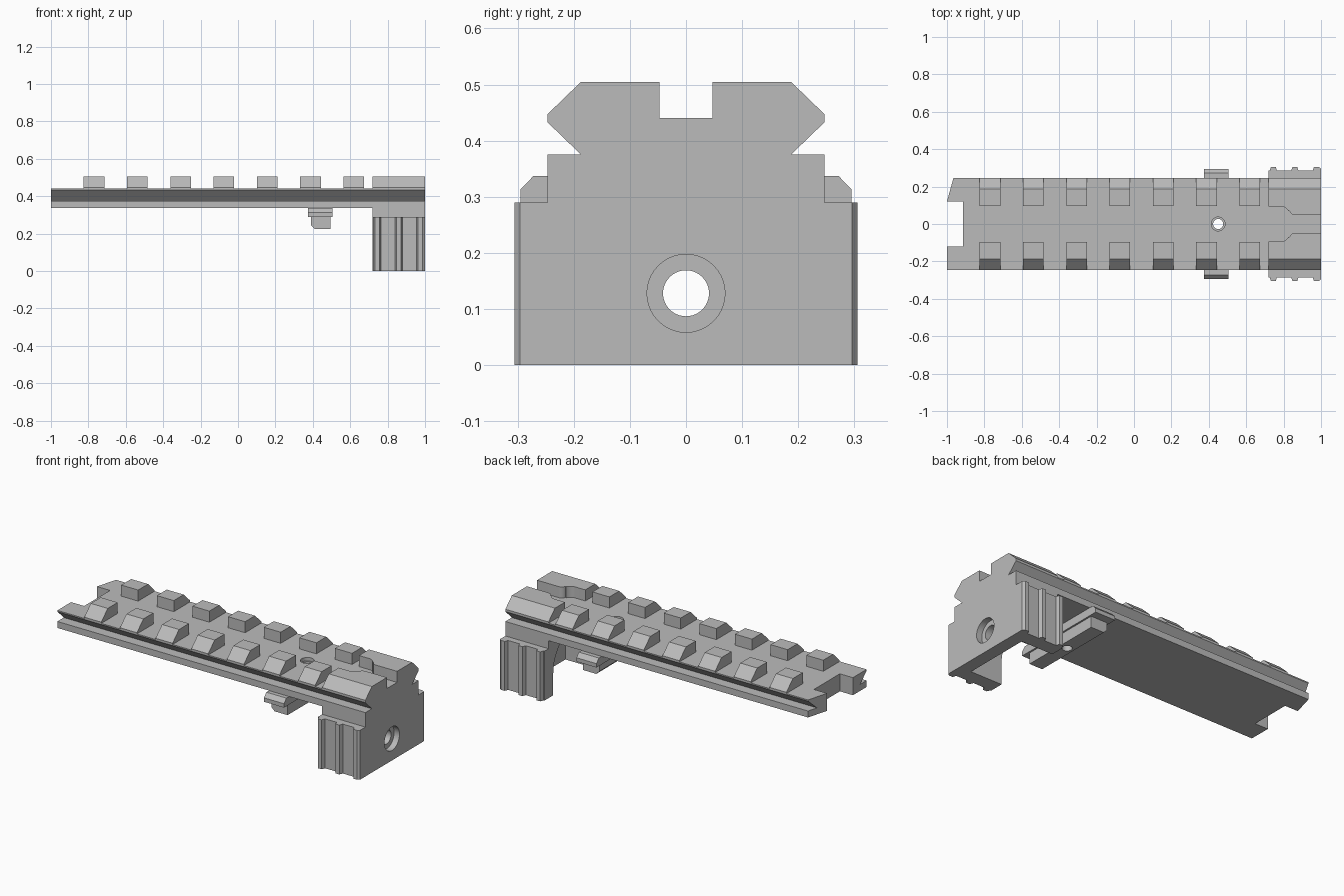
import bpy, bmesh, math
from mathutils import Vector

cube = bpy.data.objects.get("Cube")
if cube:
    bpy.data.objects.remove(cube, do_unlink=True)

grey = bpy.data.materials.new("matte_grey")
grey.use_nodes = True
COLOUR = (0.5, 0.5, 0.5, 1)
grey.diffuse_color = COLOUR
grey.node_tree.nodes["Principled BSDF"].inputs["Base Color"].default_value = COLOUR


def prism(name, points, axis, low, high):
    """Extrude a closed 2D outline along an axis; outline uses the other two axes in order."""
    def place(p, d):
        c = list(p)
        c.insert("xyz".index(axis), d)
        return Vector(c)
    bm = bmesh.new()
    a = [bm.verts.new(place(p, low)) for p in points]
    b = [bm.verts.new(place(p, high)) for p in points]
    bm.faces.new(a)
    bm.faces.new(b)
    n = len(points)
    for i in range(n):
        j = (i + 1) % n
        bm.faces.new((a[i], a[j], b[j], b[i]))
    bmesh.ops.recalc_face_normals(bm, faces=bm.faces)
    mesh = bpy.data.meshes.new(name)
    bm.to_mesh(mesh)
    bm.free()
    mesh.materials.append(grey)
    obj = bpy.data.objects.new(name, mesh)
    bpy.context.collection.objects.link(obj)
    return obj


def rect(u0, u1, v0, v1):
    return [(u0, v0), (u1, v0), (u1, v1), (u0, v1)]


def arc(cu, cv, r, start, end, n):
    angles = [math.radians(start + (end - start) * i / n) for i in range(n + 1)]
    return [(cu + r * math.cos(t), cv + r * math.sin(t)) for t in angles]


def circle(cu, cv, r):
    return arc(cu, cv, r, 0, 360, 40)[:-1]


def mirrored(half):
    """Complete an outline that is symmetric in its first coordinate."""
    return half + [(-u, v) for u, v in reversed(half)]


def cut(obj, *cutter):
    """Subtract a prism, then remove it."""
    tool = prism("cutter", *cutter)
    tool.hide_render = True
    mod = obj.modifiers.new("cut", 'BOOLEAN')
    mod.operation, mod.solver, mod.object = 'DIFFERENCE', 'EXACT', tool
    bpy.ops.object.select_all(action='DESELECT')
    bpy.context.view_layer.objects.active = obj
    obj.select_set(True)
    bpy.ops.object.modifier_apply(modifier=mod.name)
    bpy.data.objects.remove(tool, do_unlink=True)


def smooth(obj):
    bpy.ops.object.select_all(action='DESELECT')
    bpy.context.view_layer.objects.active = obj
    obj.select_set(True)
    bpy.ops.object.shade_smooth_by_angle(angle=math.radians(25))


# Rail with undercut sides
W = 0.247
TOP = 0.44
rail = prism("rail", mirrored([(W, 0.337), (W, 0.375), (0.187, 0.375),
                               (W, 0.433), (W, TOP)]), "x", -1, 1)
cut(rail, rect(-1.1, -0.915, -0.12, 0.12), "z", 0.2, 0.6)
cut(rail, [(-1.1, 0.12), (-1, 0.12), (-0.957, 0.277), (-1.1, 0.277)], "z", 0.2, 0.6)
cut(rail, circle(0.45, 0, 0.027), "z", 0.2, 0.6)
cut(rail, circle(0.45, 0, 0.037), "z", 0.42, 0.6)
smooth(rail)


# Teeth along both edges of the rail
def tooth_outline(side, inner):
    return [(side * u, v) for u, v in
            [(inner, TOP), (W, TOP), (W, 0.447), (0.187, 0.505), (inner, 0.505)]]


for side, label in ((-1, "front"), (1, "back")):
    for i in range(7):
        x = -0.77 + i * 0.2315
        prism(f"{label}_tooth_{i + 1}", tooth_outline(side, 0.095), "x", x - 0.055, x + 0.055)
    # Long end tooth with a curved pocket leading into the narrow slot
    end = prism(f"{label}_end_tooth", tooth_outline(side, 0.047), "x", 0.72, 1)
    pocket = [(0.6, 0)] + [(0.6, 0.094)] + arc(0.785, 0.049, 0.045, 90, 25, 8) \
        + arc(0.862, 0.079, 0.032, 195, 270, 8) + [(0.862, 0)]
    cut(end, [(x, side * y) for x, y in pocket], "z", 0.4, 0.6)
    smooth(end)

# Ribbed end block, open underneath with an arched channel
ribs = [(0.72, 0.285)]
for c in (0.745, 0.86, 0.975):
    ribs += [(c - 0.02, 0.285), (c - 0.012, 0.306), (c + 0.012, 0.306), (c + 0.02, 0.285)]
ribs[-1] = (1, 0.296)
block = prism("end_block", ribs + [(x, -y) for x, y in reversed(ribs)], "z", 0, 0.29)
neck = prism("end_block_neck", rect(0.72, 1, -W, W), "z", 0.29, 0.338)
R = 0.203
channel = [(R, -0.1)] + arc(0, 0.13, R, 0, 180, 32) + [(-R, -0.1)]
for part in (block, neck):
    cut(part, channel, "x", 0.6, 0.925)
cut(block, circle(0, 0.128, 0.041), "x", 0.8, 1.1)
cut(block, circle(0, 0.128, 0.0695), "x", 0.965, 1.1)
smooth(block)
smooth(neck)

# Cross clamp below the rail, drilled for its screw
bar = prism("clamp_bar", mirrored([(0.295, 0.29), (0.295, 0.313), (0.272, 0.337)]),
            "x", 0.375, 0.505)
foot = prism("clamp_foot", [(0.39, 0.29), (0.39, 0.245), (0.41, 0.225),
                            (0.495, 0.225), (0.495, 0.29)], "y", -W, W)
for part in (bar, foot):
    cut(part, circle(0.45, 0, 0.027), "z", 0.1, 0.4)
    smooth(part)
